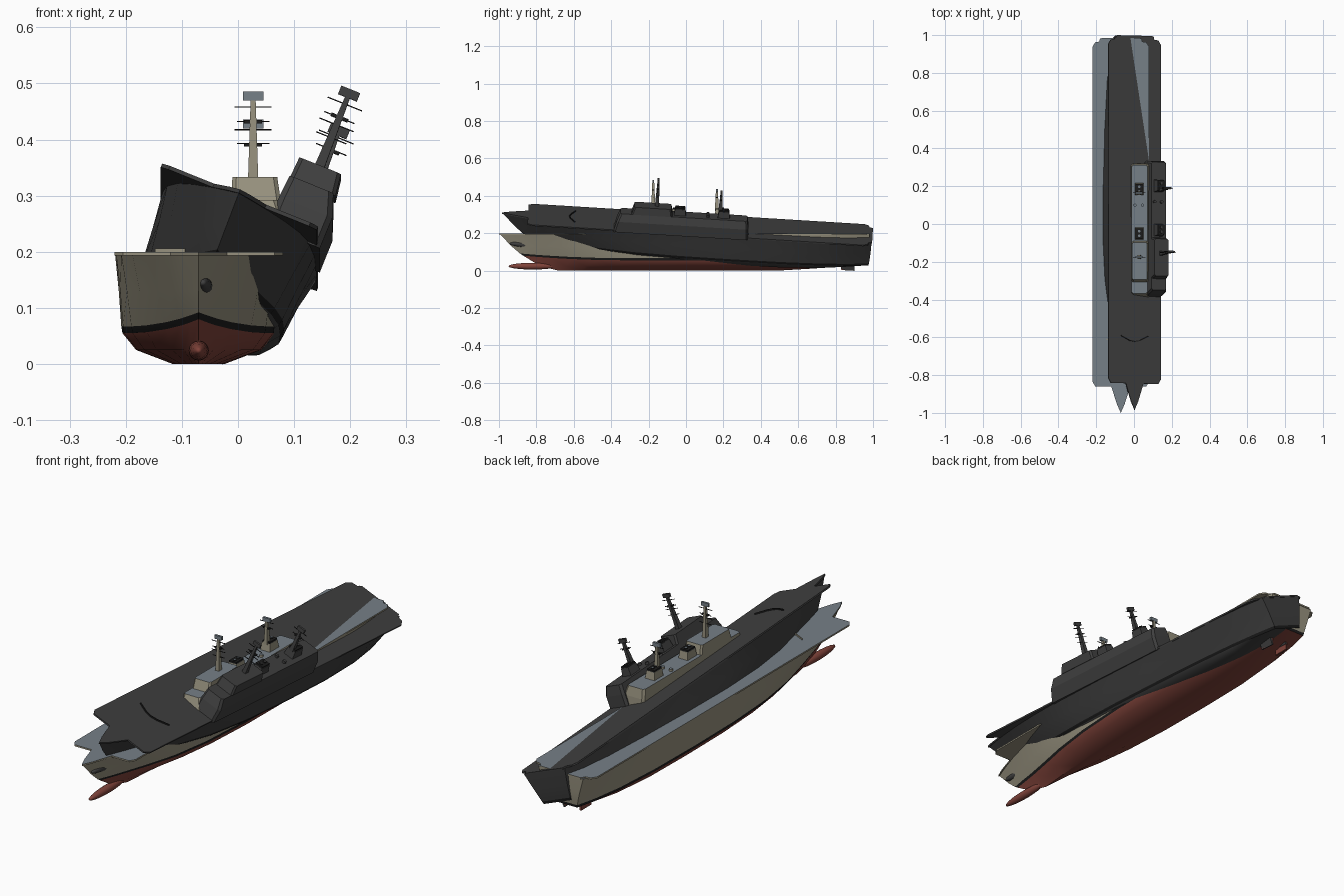
import bpy, bmesh, math
from mathutils import Matrix, Vector

if "Cube" in bpy.data.objects:
    bpy.data.objects.remove(bpy.data.objects["Cube"])


def material(name, r, g, b):
    m = bpy.data.materials.new(name)
    m.diffuse_color = (r, g, b, 1)
    m.use_nodes = True
    m.node_tree.nodes["Principled BSDF"].inputs["Base Color"].default_value = m.diffuse_color
    return m


BEIGE = material("beige paint", 0.31, 0.285, 0.21)
DECK = material("blue grey deck", 0.18, 0.215, 0.245)
RED = material("red underwater paint", 0.215, 0.056, 0.042)
BLACK = material("black trim", 0.012, 0.012, 0.012)
DARK = material("dark grey", 0.05, 0.05, 0.05)


def finish(bm, name, mats, pose, angle=25):
    bmesh.ops.remove_doubles(bm, verts=bm.verts, dist=1e-5)
    bmesh.ops.recalc_face_normals(bm, faces=bm.faces)
    me = bpy.data.meshes.new(name)
    bm.to_mesh(me)
    bm.free()
    for m in mats:
        me.materials.append(m)
    me.shade_smooth()
    me.set_sharp_from_angle(angle=math.radians(angle))
    ob = bpy.data.objects.new(name, me)
    ob.matrix_world = pose
    bpy.context.collection.objects.link(ob)
    return ob


def prism(name, bottom, top, z0, z1, side, cap, pose):
    """Solid between two outlines; the top face takes the cap material."""
    bm = bmesh.new()
    lo = [bm.verts.new((x, y, z0)) for x, y in bottom]
    hi = [bm.verts.new((x, y, z1)) for x, y in top]
    n = len(lo)
    bm.faces.new(lo)
    bm.faces.new(hi).material_index = 1
    for i in range(n):
        bm.faces.new((lo[i], lo[(i + 1) % n], hi[(i + 1) % n], hi[i]))
    return finish(bm, name, [side, cap], pose)


def octagon(x0, x1, y0, y1, c):
    """Rectangle with cut corners."""
    return [(x0 + c, y0), (x1 - c, y0), (x1, y0 + c), (x1, y1 - c),
            (x1 - c, y1), (x0 + c, y1), (x0, y1 - c), (x0, y0 + c)]


def box(name, x, y, z0, z1, w, d, side, cap, pose, taper=1.0):
    def rect(k):
        return [(x + sx * w * k / 2, y + sy * d * k / 2)
                for sx, sy in ((-1, -1), (1, -1), (1, 1), (-1, 1))]
    return prism(name, rect(1), rect(taper), z0, z1, side, cap, pose)


def disc(name, x, y, z0, z1, r, side, cap, pose):
    ring = [(x + r * math.cos(a * math.pi / 6), y + r * math.sin(a * math.pi / 6)) for a in range(12)]
    return prism(name, ring, ring, z0, z1, side, cap, pose)


# Hull stations: fraction of length, half width at deck, half width at waterline
STATIONS = [(0, 0, 0), (.04, .030, .016), (.08, .056, .032), (.14, .088, .058), (.22, .118, .092),
            (.32, .138, .118), (.45, .147, .133), (.6, .149, .136), (.75, .149, .132),
            (.87, .147, .118), (.95, .134, .096), (1, .11, .074)]
# Hull levels: height, bow y, stern y, bow rise, stern rise
LEVELS = [(0, -.68, .90, 0, .038), (.025, -.78, .95, 0, .024), (.055, -.87, .972, .025, 0),
          (.067, -.888, .975, .025, 0), (.13, -.932, .98, 0, 0), (.195, -.995, .982, 0, 0)]
# Material slot of each strip round the hull section: side, red, band, deck
STRIPS = [0, 0, 2, 1, 1, 1, 1, 1, 2, 0, 0, 3]


def hull(name, side, low, band, deck, pose):
    bm = bmesh.new()
    rings = []
    for s, top, water in STATIONS:
        half = []
        for i, (z, bow, stern, up_bow, up_stern) in enumerate(LEVELS):
            w = (water * .34, water * .82, water, water + .002 * (water > 0),
                 (top + water) / 2, top)[i]
            z += up_bow * max(0, 1 - s / .3) ** 2 + up_stern * max(0, (s - .7) / .3) ** 2
            half.append((w, bow + (stern - bow) * s, z))
        pts = [(-x, y, z) for x, y, z in reversed(half)] + half
        rings.append([bm.verts.new(p) for p in pts])
    for a, b in zip(rings, rings[1:]):
        for i in range(12):
            j = (i + 1) % 12
            bm.faces.new((a[i], a[j], b[j], b[i])).material_index = STRIPS[i]
    # stern plate, split so that the paint bands carry across
    end = rings[-1]
    for i in range(5):
        bm.faces.new((end[i], end[i + 1], end[10 - i], end[11 - i])).material_index = STRIPS[i]
    finish(bm, name, [side, low, band, deck], pose, 32)


def bulb(name, mat, pose):
    bm = bmesh.new()
    bmesh.ops.create_uvsphere(bm, u_segments=16, v_segments=10, radius=1)
    for v in bm.verts:
        v.co = Vector((v.co.x * .018, -.82 + v.co.z * .13, .024 + v.co.y * .018))
    finish(bm, name, [mat], pose, 60)


def mast(name, x, y, z0, z1, yards, mat, cap, trim, pose):
    box(name + "_pole", x, y, z0, z1, .018, .022, mat, mat, pose, .5)
    box(name + "_radar", x, y, z1, z1 + .016, .036, .01, cap, cap, pose)
    for i, z in enumerate(yards):
        box(f"{name}_yard_{i + 1}", x, y, z - .001, z + .001, .066 - .008 * (i % 2), .003, trim, trim, pose)
    box(name + "_lookout", x, y, yards[0] - .029, yards[0] - .023, .032, .012, trim, trim, pose)


def ship(tag, side, low, band, deck, trim, wave, pose):
    hull(tag + "_hull", side, low, band, deck, pose)
    bulb(tag + "_bow_bulb", low, pose)
    # flight deck with pointed nose and cut corners
    right = [(.02, -.955), (.036, -.905), (.05, -.86), (.135, -.86), (.15, -.835),
             (.15, .938), (.135, .962), (.11, .966), (.10, .985)]
    plan = [(0, -1)] + right + [(-x, y) for x, y in reversed(right)]
    prism(tag + "_flight_deck", plan, plan, .193, .2, side, deck, pose)
    # breakwater chevron
    for s in (-1, 1):
        arm = [(0, -.640), (s * .03, -.634), (s * .078, -.610), (s * .078, -.606), (s * .03, -.629), (0, -.635)]
        prism(f"{tag}_breakwater_{'left' if s < 0 else 'right'}", arm, arm, .199, .206, wave, wave, pose)
    # island superstructure
    prism(tag + "_island_base", octagon(.055, .157, -.40, .322, .01),
          octagon(.055, .157, -.385, .319, .01), .19, .25, side, deck, pose)
    prism(tag + "_island_upper", octagon(.055, .157, -.385, .319, .01),
          octagon(.058, .142, -.368, .312, .009), .25, .292, side, deck, pose)
    prism(tag + "_bridge", octagon(.058, .146, -.308, -.09, .007),
          octagon(.060, .140, -.295, -.098, .007), .292, .333, side, deck, pose)
    # funnels with dark caps and twin pipes
    for label, y in (("front", -.05), ("rear", .185)):
        box(f"{tag}_{label}_funnel", .097, y, .29, .326, .046, .065, side, deck, pose, .84)
        box(f"{tag}_{label}_funnel_cap", .097, y, .326, .333, .036, .052, trim, trim, pose)
        for k in (-1, 1):
            disc(f"{tag}_{label}_pipe_{'a' if k < 0 else 'b'}", .097, y + k * .012, .332, .338, .007,
                 trim, deck, pose)
    # round deck fittings
    for x in (.075, .115):
        disc(f"{tag}_fitting_{'inner' if x < .1 else 'outer'}", x, .10, .29, .302, .008, side, deck, pose)
    # masts
    mast(tag + "_main_mast", .097, -.175, .333, .47, (.458, .432, .418, .393), side, deck, trim, pose)
    mast(tag + "_rear_mast", .097, .165, .32, .42, (.417, .393), side, deck, trim, pose)
    # rudders
    for s in (-1, 1):
        box(f"{tag}_rudder_{'left' if s < 0 else 'right'}", s * .04, .865, .006, .05, .008, .07,
            low, low, pose)


upright = Matrix.Translation((-.07, 0, 0))
tilted = (Matrix.Translation((-.071, .003, .065)) @ Matrix.Rotation(math.radians(-3.5), 4, 'X')
          @ Matrix.Rotation(math.radians(22), 4, 'Y'))
ship("upright", BEIGE, RED, BLACK, DECK, BLACK, BEIGE, upright)
ship("tilted", DARK, DARK, BLACK, DARK, BLACK, BLACK, tilted)
